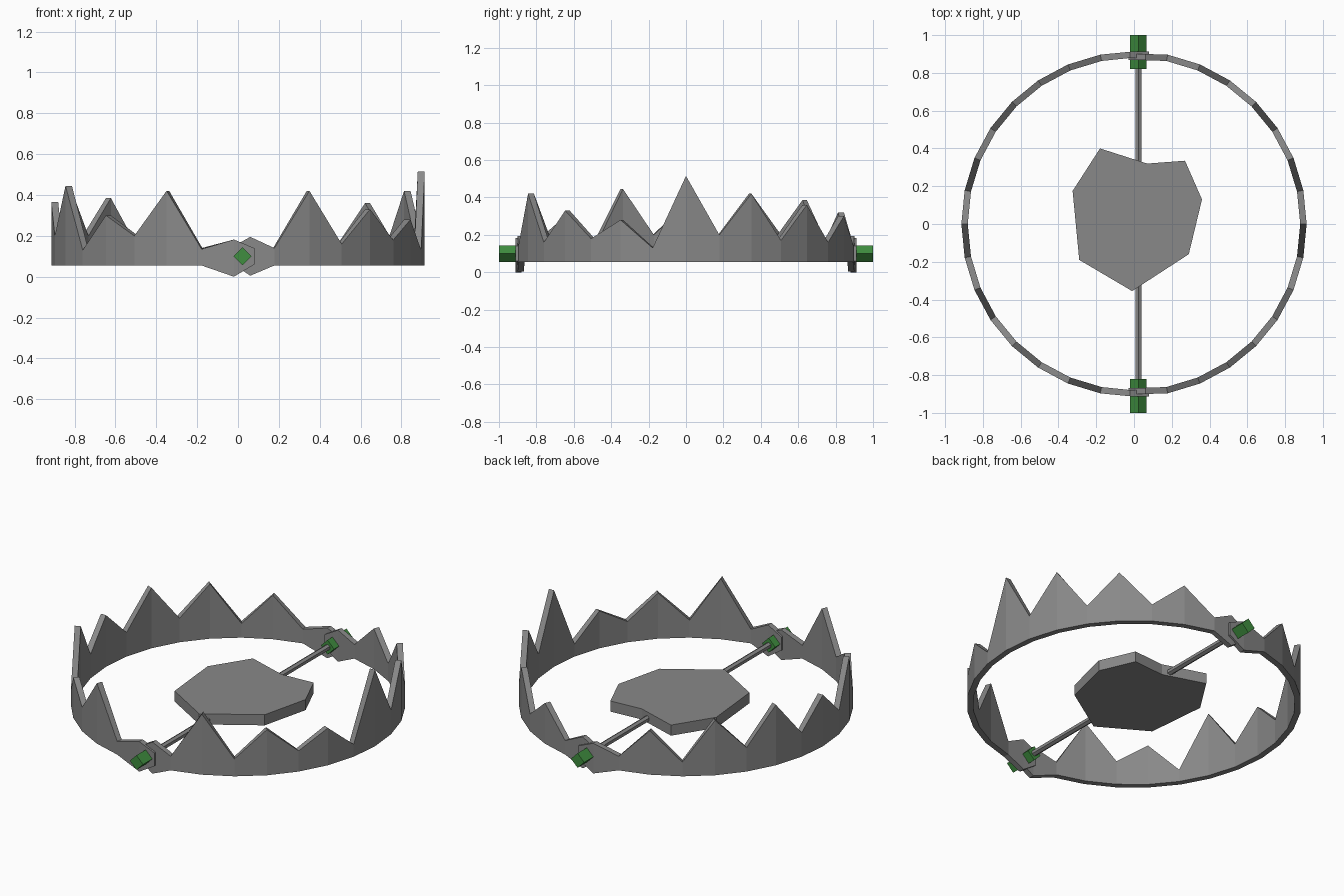
import bpy, bmesh, math
from mathutils import Matrix

if "Cube" in bpy.data.objects:
    bpy.data.objects.remove(bpy.data.objects["Cube"])

R_OUT, R_IN = 0.914, 0.88


def material(name, colour):
    mat = bpy.data.materials.new(name)
    mat.diffuse_color = colour
    mat.use_nodes = True
    mat.node_tree.nodes["Principled BSDF"].inputs["Base Color"].default_value = mat.diffuse_color
    return mat


steel = material("dark_steel", (0.25, 0.25, 0.25, 1))
green = material("green_pin", (0.05, 0.27, 0.05, 1))


def finish(name, bm, mat=steel):
    bmesh.ops.recalc_face_normals(bm, faces=bm.faces)
    me = bpy.data.meshes.new(name)
    bm.to_mesh(me)
    bm.free()
    ob = bpy.data.objects.new(name, me)
    bpy.context.collection.objects.link(ob)
    me.materials.append(mat)
    return ob


def jaw(name, side, tops, lug, lug_y):
    """Half ring with teeth; lug = (x, bottom, top) columns at both hinges."""
    # columns: (outer xy, inner xy, bottom, top)
    cols = []
    for k, top in enumerate(tops, 1):
        a = math.radians(-90 + 11.25 * k)
        c, s = side * math.cos(a), math.sin(a)
        cols.append(((R_OUT * c, R_OUT * s), (R_IN * c, R_IN * s), 0.055, top))
    ends = []
    for sy in (-1, 1):
        ends.append([((x, sy * lug_y), (x, sy * (lug_y - 0.033)), b, t) for x, b, t in lug])
    cols = ends[0][::-1] + cols + ends[1]
    bm = bmesh.new()
    rings = []
    for o, i, b, t in cols:
        rings.append([bm.verts.new(p) for p in
                      ((*o, b), (*o, t), (*i, t), (*i, b))])
    for r, q in zip(rings, rings[1:]):
        for j in range(4):
            n = (j + 1) % 4
            bm.faces.new((r[j], r[n], q[n], q[j]))
    bm.faces.new(rings[0])
    bm.faces.new(rings[-1])
    return finish(name, bm)


def bar(name, sides, radius, y0, y1, mat=steel):
    """Bar along y through the hinge axis."""
    bm = bmesh.new()
    bmesh.ops.create_cone(bm, cap_ends=True, segments=sides, radius1=radius,
                          radius2=radius, depth=y1 - y0,
                          matrix=Matrix.Translation((0.023, (y0 + y1) / 2, 0.1))
                          @ Matrix.Rotation(math.pi / 2, 4, 'X'))
    return finish(name, bm, mat)


# toothed jaws, listed from front hinge to back hinge
jaw("right_jaw", 1,
    [.14, .42, .16, .33, .18, .28, .13, .515, .20, .42, .17, .36, .16, .30, .14],
    [(.06, .005, .195), (-.03, .065, .145)], 0.9)
jaw("left_jaw", -1,
    [.135, .42, .20, .30, .13, .445, .20, .365, .20, .42, .20, .385, .14, .32, .14],
    [(-.02, 0, .182), (.08, .06, .14)], 0.912)

# green hinge pins
bar("front_pin", 4, 0.044, -1.0, -0.82, green)
bar("back_pin", 4, 0.044, 0.82, 1.0, green)

# rod across the trap
bar("cross_rod", 6, 0.018, -0.86, 0.86)

# irregular pressure plate
outline = [(-.18, .40), (.07, .32), (.27, .335), (.36, .13),
           (.29, -.16), (-.01, -.355), (-.29, -.19), (-.325, .175)]
bm = bmesh.new()
face = bm.faces.new([bm.verts.new((x, y, 0.075)) for x, y in outline])
ext = bmesh.ops.extrude_face_region(bm, geom=[face], use_keep_orig=True)
bmesh.ops.translate(bm, vec=(0, 0, 0.064),
                    verts=[g for g in ext["geom"] if isinstance(g, bmesh.types.BMVert)])
finish("pressure_plate", bm)
